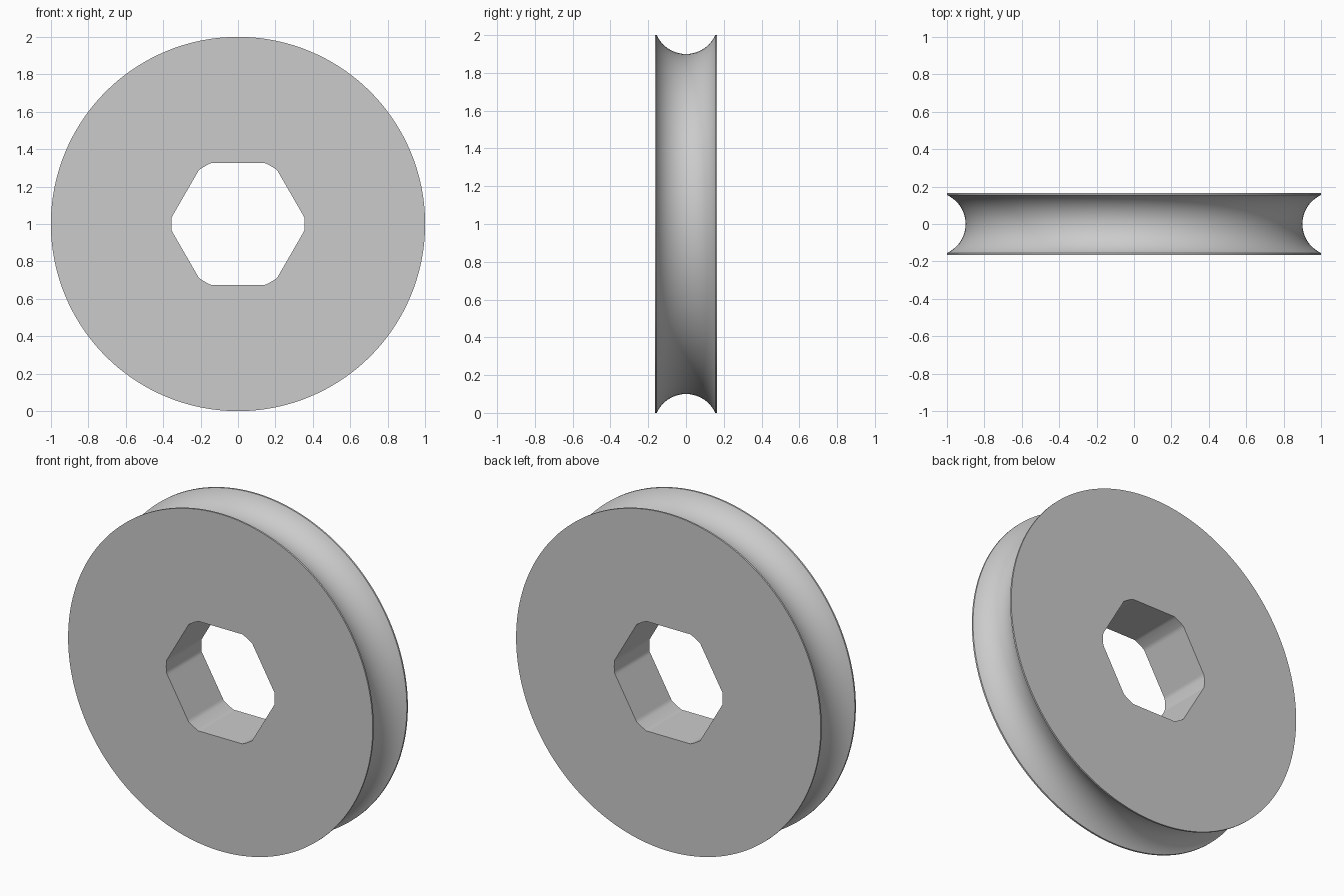
import bpy
import bmesh
from math import sin, cos, pi, radians, sqrt

cube = bpy.data.objects.get("Cube")
if cube:
    bpy.data.objects.remove(cube, do_unlink=True)

SEGMENTS = 180
HALF_WIDTH = 0.165
RIM = 1.0
GROOVE_HALF = 0.155
GROOVE_RADIUS = 0.17
GROOVE_CENTRE = 0.9 + GROOVE_RADIUS
GROOVE_STEPS = 24


def bore_radius(angle):
    """Hexagon with its corners trimmed by a circle."""
    from_flat = (angle % radians(60)) - radians(30)
    return min(0.3557, 0.325 / cos(from_flat))


def rim_radius(radius):
    return lambda angle: radius


# Cross-section: bore edge, flat lip, round groove, flat lip, bore edge
section = [(-HALF_WIDTH, bore_radius), (-HALF_WIDTH, rim_radius(RIM))]
for i in range(GROOVE_STEPS + 1):
    y = -GROOVE_HALF * cos(pi * i / GROOVE_STEPS)
    r = GROOVE_CENTRE - sqrt(GROOVE_RADIUS ** 2 - y ** 2)
    section.append((y, rim_radius(min(r, RIM))))
section += [(HALF_WIDTH, rim_radius(RIM)), (HALF_WIDTH, bore_radius)]

# Sweep the section round the axle
bm = bmesh.new()
rings = []
for y, radius in section:
    ring = []
    for s in range(SEGMENTS):
        a = 2 * pi * s / SEGMENTS
        ring.append(bm.verts.new((radius(a) * cos(a), y, RIM + radius(a) * sin(a))))
    rings.append(ring)
for k, ring in enumerate(rings):
    after = rings[(k + 1) % len(rings)]
    for s in range(SEGMENTS):
        t = (s + 1) % SEGMENTS
        bm.faces.new((ring[s], ring[t], after[t], after[s]))
bmesh.ops.recalc_face_normals(bm, faces=bm.faces)
mesh = bpy.data.meshes.new("grooved_wheel")
bm.to_mesh(mesh)
bm.free()

wheel = bpy.data.objects.new("grooved_wheel", mesh)
bpy.context.collection.objects.link(wheel)

# Plain grey finish
grey = bpy.data.materials.new("light_grey")
grey.use_nodes = True
colour = (0.6, 0.6, 0.6, 1)
grey.diffuse_color = colour
grey.node_tree.nodes["Principled BSDF"].inputs["Base Color"].default_value = colour
mesh.materials.append(grey)

bpy.ops.object.select_all(action="DESELECT")
wheel.select_set(True)
bpy.context.view_layer.objects.active = wheel
bpy.ops.object.shade_smooth_by_angle(angle=radians(30))
